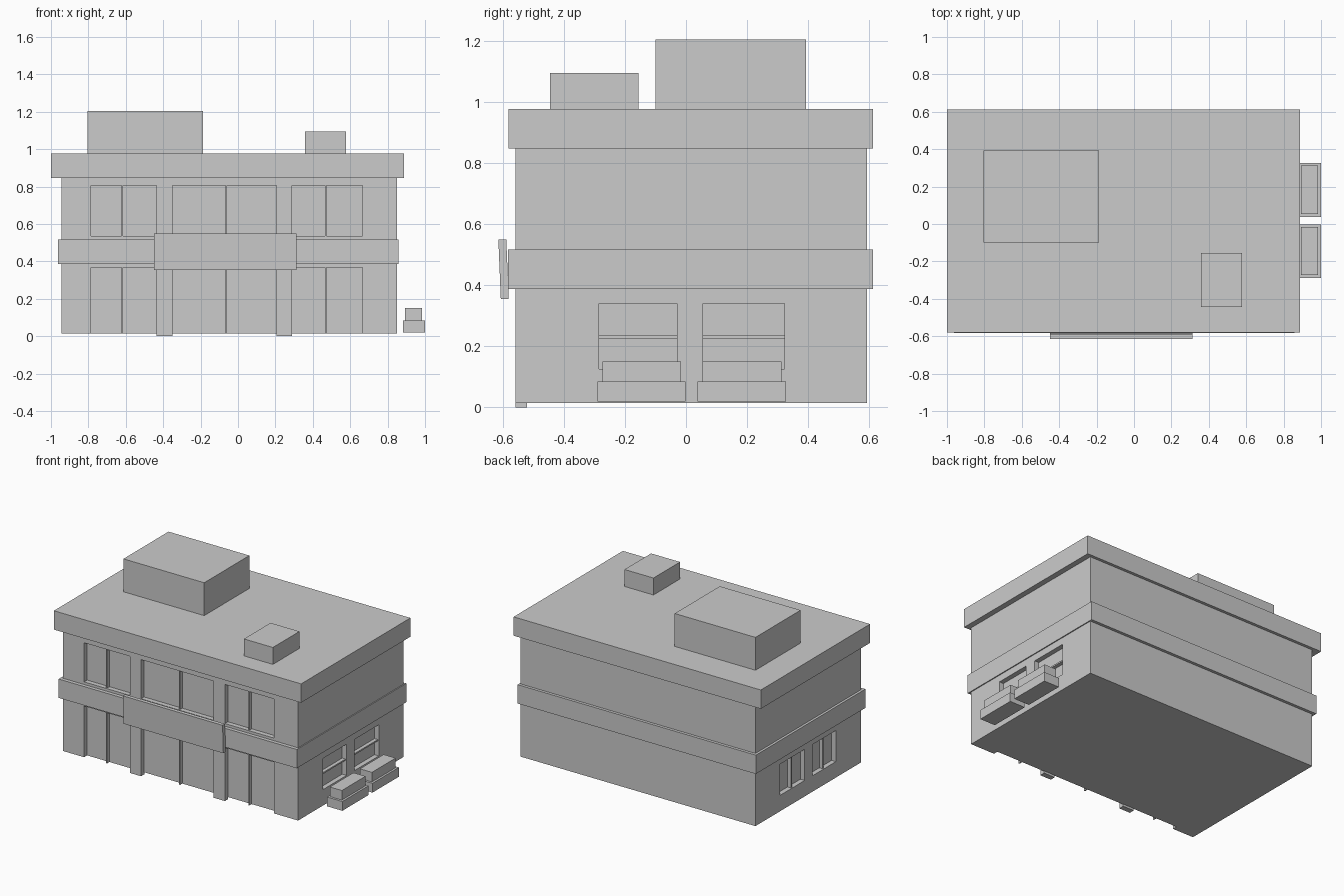
import bpy, bmesh
from mathutils import Matrix, Vector

if "Cube" in bpy.data.objects:
    bpy.data.objects.remove(bpy.data.objects["Cube"])


def boxes(name, spans):
    """One object from boxes given as (x0, x1, y0, y1, z0, z1)."""
    bm = bmesh.new()
    for x0, x1, y0, y1, z0, z1 in spans:
        mid = Vector((x0 + x1, y0 + y1, z0 + z1)) / 2
        size = Matrix.Diagonal((x1 - x0, y1 - y0, z1 - z0, 1))
        bmesh.ops.create_cube(bm, size=1, matrix=Matrix.Translation(mid) @ size)
    mesh = bpy.data.meshes.new(name)
    bm.to_mesh(mesh)
    bm.free()
    ob = bpy.data.objects.new(name, mesh)
    bpy.context.collection.objects.link(ob)
    return ob


L, R, F, B = -0.945, 0.85, -0.558, 0.592   # wall planes
D = 0.033                                  # recess depth
bays = [(-0.785, -0.435, -0.618), (-0.35, 0.205, -0.062), (0.29, 0.665, 0.468)]
side_bays = [(-0.285, -0.03), (0.055, 0.322)]

# walls with recessed windows
walls = boxes("walls", [(L, R, F, B, 0.015, 0.86)])
cuts = [(a, b, F - 0.1, F + D, 0.535, 0.805) for a, b, m in bays]
cuts.append((-0.785, 0.665, F - 0.1, F + D, -0.1, 0.368))
for a, b in side_bays:
    cuts.append((R - D, R + 0.1, a, b, 0.125, 0.34))
    cuts.append((L - 0.1, L + D, a, b, 0.125, 0.34))
cutter = boxes("window_cutter", cuts)
cutter.hide_render = True
cutter.hide_set(True)
mod = walls.modifiers.new("windows", 'BOOLEAN')
mod.object = cutter
mod.operation = 'DIFFERENCE'
mod.solver = 'EXACT'

# window bars: upright on the front and left, level on the right
bars = []
for a, b, m in bays:
    for z0, z1 in ((0.535, 0.805), (0.015, 0.368)):
        bars.append((m - 0.004, m + 0.004, F + 0.008, F + D + 0.005, z0, z1))
for a, b in side_bays:
    m = (a + b) / 2
    bars.append((R - D - 0.005, R - 0.008, a, b, 0.226, 0.236))
    bars.append((L + 0.008, L + D + 0.005, m - 0.006, m + 0.006, 0.125, 0.34))
boxes("window_bars", bars)

# entrance pillars
boxes("pillars", [(a, b, F, F + D + 0.004, 0, 0.37)
                  for a, b in ((-0.435, -0.35), (0.205, 0.29))])

# belt course and roof slab
boxes("belt_course", [(-0.962, 0.857, -0.583, 0.612, 0.387, 0.517)])
boxes("roof_slab", [(-1.0, 0.888, -0.58, 0.612, 0.847, 0.977)])

# rooftop units
boxes("large_roof_unit", [(-0.805, -0.188, -0.1, 0.392, 0.97, 1.204)])
boxes("small_roof_unit", [(0.357, 0.578, -0.445, -0.155, 0.97, 1.094)])

# front fascia board, leaning forward at the top
board = boxes("fascia_board", [(-0.45, 0.312, -0.606, -0.58, 0.354, 0.55)])
for v in board.data.vertices:
    if v.co.z > 0.45:
        v.co.y -= 0.008

# planters standing off the right wall
for i, (a, b) in enumerate(((-0.29, -0.002), (0.038, 0.327))):
    boxes(f"planter_{i + 1}", [(0.883, 1.0, a, b, 0.02, 0.084)])
    boxes(f"planter_top_{i + 1}", [(0.893, 0.985, a + 0.016, b - 0.014, 0.08, 0.15)])
